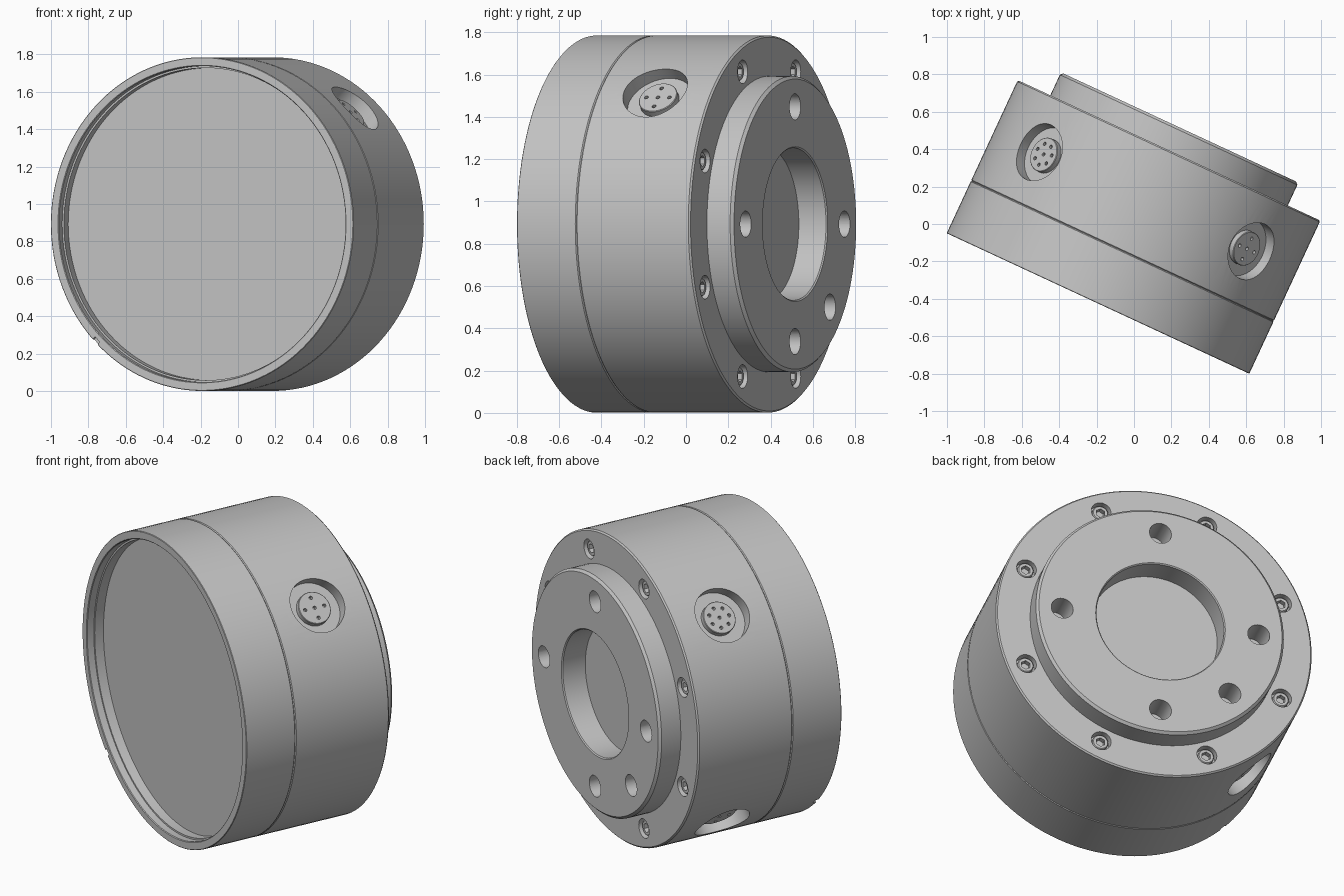
import bpy, bmesh
from math import pi, sin, cos, radians
from mathutils import Matrix, Vector

if "Cube" in bpy.data.objects:
    bpy.data.objects.remove(bpy.data.objects["Cube"])

grey = bpy.data.materials.new("machined grey")
grey.use_nodes = True
COLOUR = (0.55, 0.55, 0.55, 1)
grey.diffuse_color = COLOUR
grey.node_tree.nodes["Principled BSDF"].inputs["Base Color"].default_value = COLOUR

# Local frame: z runs along the housing axis to the back, y is up
axis = Vector((0.421, 0.907, 0)).normalized()
up = Vector((0, 0, 1))
side = up.cross(axis)
FRAME = Matrix.Translation((-0.1925, -0.425, 0.893)) @ Matrix((side, up, axis)).transposed().to_4x4()
R = 0.892        # housing radius
BACK = 0.9025    # back shoulder
TOP = 1.0375     # flange face
PORT_W = 0.6     # port position along the axis


def finish(name, bm, matrix=FRAME):
    bmesh.ops.recalc_face_normals(bm, faces=bm.faces)
    mesh = bpy.data.meshes.new(name)
    bm.to_mesh(mesh)
    bm.free()
    mesh.materials.append(grey)
    obj = bpy.data.objects.new(name, mesh)
    obj.matrix_world = matrix
    bpy.context.collection.objects.link(obj)
    return obj


def lathe(name, profile, steps=128, matrix=FRAME):
    bm = bmesh.new()
    verts = [bm.verts.new((r, 0, w)) for r, w in profile]
    edges = [bm.edges.new(pair) for pair in zip(verts, verts[1:])]
    bmesh.ops.spin(bm, geom=verts + edges, cent=(0, 0, 0), axis=(0, 0, 1),
                   angle=2 * pi, steps=steps, use_duplicate=False)
    bmesh.ops.remove_doubles(bm, verts=bm.verts, dist=1e-5)
    return finish(name, bm, matrix)


def add_cyl(bm, r, low, high, place=Matrix(), sides=40):
    mid = Matrix.Translation((0, 0, (low + high) / 2))
    bmesh.ops.create_cone(bm, cap_ends=True, segments=sides, radius1=r, radius2=r,
                          depth=high - low, matrix=place @ mid)


def cut(obj, bm):
    cutter = finish("cutter", bm, obj.matrix_world)
    cutter.hide_render = True
    mod = obj.modifiers.new("cut", 'BOOLEAN')
    mod.operation, mod.solver, mod.object = 'DIFFERENCE', 'EXACT', cutter
    bpy.context.view_layer.update()
    graph = bpy.context.evaluated_depsgraph_get()
    mesh = bpy.data.meshes.new_from_object(obj.evaluated_get(graph))
    obj.modifiers.clear()
    obj.data = mesh
    bpy.data.objects.remove(cutter)


def on_circle(r, degrees, w=0.0):
    a = radians(degrees)
    return Matrix.Translation((r * cos(a), r * sin(a), w))


def radial(degrees, w):
    # z points outward from the housing axis
    return (Matrix.Translation((0, 0, w)) @ Matrix.Rotation(radians(degrees), 4, 'Z')
            @ Matrix.Rotation(pi / 2, 4, 'Y'))


# Housing halves, meeting at a fine seam
front = lathe("front_housing", [
    (0, 0.1), (0.835, 0.1), (0.835, 0.045), (0.845, 0.045), (0.845, 0.004),
    (0.849, 0), (R - 0.003, 0), (R, 0.003), (R, 0.305), (R - 0.005, 0.31), (0, 0.31)])
rear = lathe("rear_housing", [
    (0, 0.31), (R - 0.005, 0.31), (R, 0.315), (R, BACK - 0.008), (R - 0.008, BACK),
    (0.7, BACK), (0.7, TOP - 0.014), (0.686, TOP), (0.366, TOP), (0.36, TOP - 0.006),
    (0.36, 0.89), (0, 0.89)])

# Small alignment notch in the front rim
bm = bmesh.new()
bmesh.ops.create_cube(bm, size=0.04, matrix=radial(-45, 0) @ Matrix.Translation((0, 0, R)))
cut(front, bm)

# Flange holes, screw counterbores and side ports
BOLTS = [22.5 + 45 * i for i in range(8)]
PORTS = {"upper_right_port": (45, 7), "upper_left_port": (135, 4), "lower_port": (-45, 4)}
bm = bmesh.new()
for angle in (0, 90, 180, 270, -45):
    add_cyl(bm, 0.062, TOP - 0.16, TOP + 0.05, on_circle(0.555, angle))
for angle in BOLTS:
    add_cyl(bm, 0.056, BACK - 0.05, BACK + 0.05, on_circle(0.78, angle))
for angle, pins in PORTS.values():
    add_cyl(bm, 0.16, 0.815, 1.0, radial(angle, PORT_W), 64)
cut(rear, bm)

# Socket head screws
for i, angle in enumerate(BOLTS):
    screw = lathe(f"screw_{i + 1}", [
        (0, -0.06), (0.045, -0.06), (0.045, -0.02), (0.04, -0.014), (0, -0.014)],
        32, FRAME @ on_circle(0.78, angle, BACK))
    bm = bmesh.new()
    add_cyl(bm, 0.027, -0.045, 0.02, sides=6)
    cut(screw, bm)

# Pin connectors seated in the ports
for name, (angle, pins) in PORTS.items():
    plug = lathe(name + "_connector", [
        (0, 0.8), (0.095, 0.8), (0.095, 0.845), (0.092, 0.848), (0, 0.848)],
        48, FRAME @ radial(angle, PORT_W))
    bm = bmesh.new()
    add_cyl(bm, 0.01, 0.825, 0.9, sides=12)
    for i in range(pins):
        add_cyl(bm, 0.01, 0.825, 0.9, on_circle(0.06, 360 * i / pins), 12)
    cut(plug, bm)

# Smooth round walls, crisp edges
bpy.ops.object.select_all(action='DESELECT')
for obj in bpy.context.collection.objects:
    if obj.type == 'MESH' and obj.data.materials and obj.data.materials[0] == grey:
        obj.select_set(True)
        bpy.context.view_layer.objects.active = obj
bpy.ops.object.shade_smooth_by_angle(angle=radians(30))
